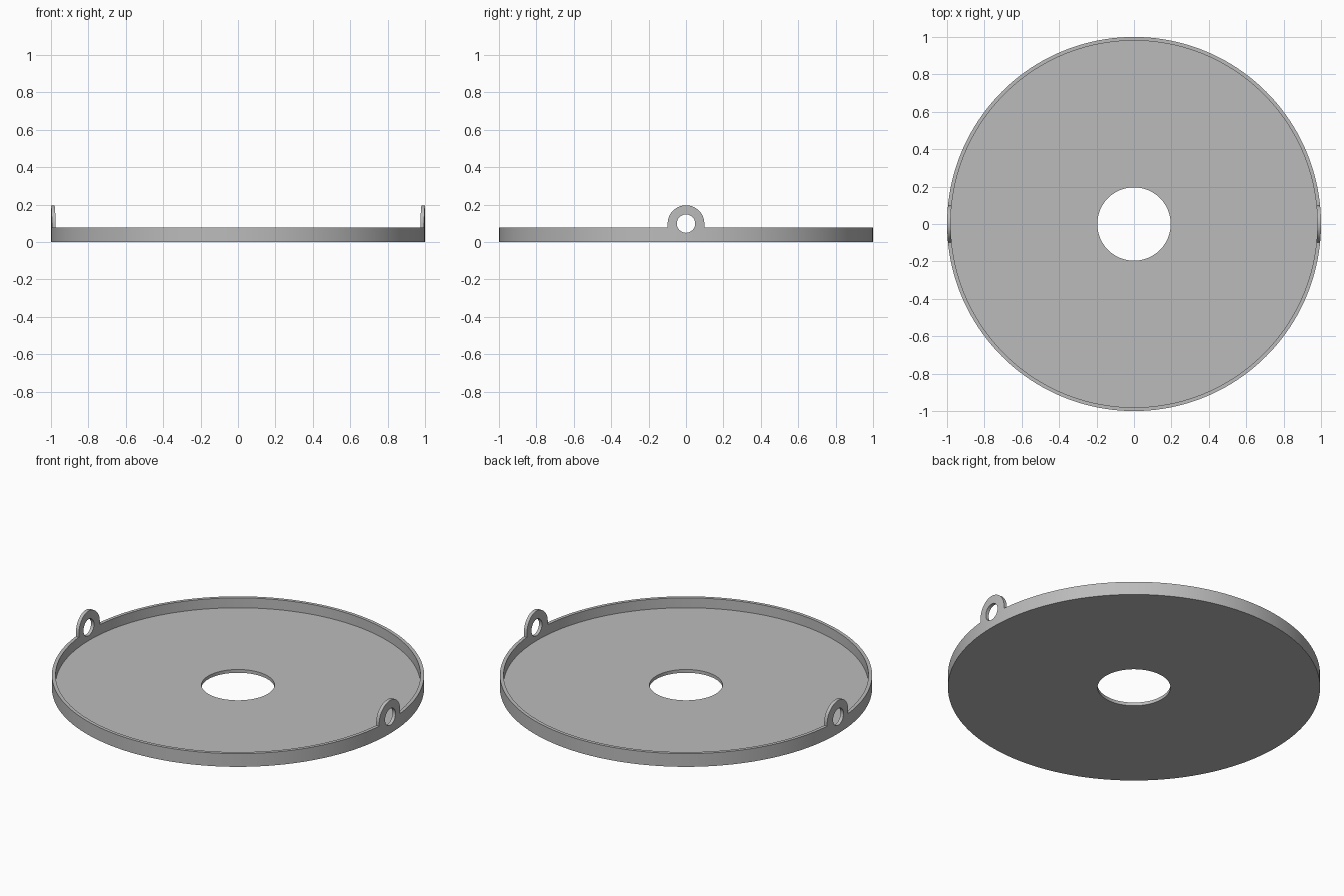
import bpy, bmesh, math
from mathutils import Matrix, Vector

cube = bpy.data.objects.get("Cube")
if cube:
    bpy.data.objects.remove(cube, do_unlink=True)

U = 1 / 51            # one unit of the design: outer radius is 51
SEG = 160

grey = bpy.data.materials.new("plain grey")
grey.use_nodes = True
colour = (0.5, 0.5, 0.5, 1)
grey.diffuse_color = colour
grey.node_tree.nodes["Principled BSDF"].inputs["Base Color"].default_value = colour


def make_object(name, bm):
    bmesh.ops.recalc_face_normals(bm, faces=bm.faces)
    mesh = bpy.data.meshes.new(name)
    bm.to_mesh(mesh)
    bm.free()
    mesh.materials.append(grey)
    obj = bpy.data.objects.new(name, mesh)
    bpy.context.collection.objects.link(obj)
    return obj


def lathe(name, profile):
    """Revolve a closed (radius, z) profile about z."""
    bm = bmesh.new()
    rings = []
    for i in range(SEG):
        turn = Matrix.Rotation(math.tau * i / SEG, 3, 'Z')
        rings.append([bm.verts.new(turn @ Vector((r * U, 0, z * U))) for r, z in profile])
    n = len(profile)
    for i in range(SEG):
        a, b = rings[i], rings[(i + 1) % SEG]
        for j in range(n):
            k = (j + 1) % n
            bm.faces.new((a[j], b[j], b[k], a[k]))
    return make_object(name, bm)


def prism(name, outline):
    """Extrude a (y, z) outline along x, right through the tray."""
    bm = bmesh.new()
    face = bm.faces.new([bm.verts.new((-60 * U, y * U, z * U)) for y, z in outline])
    ext = bmesh.ops.extrude_face_region(bm, geom=[face])
    moved = [v for v in ext["geom"] if isinstance(v, bmesh.types.BMVert)]
    bmesh.ops.translate(bm, verts=moved, vec=(120 * U, 0, 0))
    return make_object(name, bm)


def arc(radius, start, end, steps):
    """Points on a circle centred on the lug hole axis."""
    return [(radius * math.cos(start + (end - start) * i / steps),
             5 + radius * math.sin(start + (end - start) * i / steps))
            for i in range(steps + 1)]


# Tray with a tall rim, still to be trimmed down
tray = lathe("tray_with_lugs", [(10, 0), (51, 0), (51, 12), (50, 12), (50, 1), (10, 1)])

# Side silhouette: low rim with a rounded lug in the middle
silhouette = ([(-60, -5), (60, -5), (60, 4), (5, 4)]
              + arc(5, 0, math.pi, 40) + [(-5, 4), (-60, 4)])
trimmer = prism("rim_trimmer", silhouette)

# Lug holes
drill = prism("lug_hole_drill", arc(2.5, 0, math.tau, 48)[:-1])

bpy.context.view_layer.objects.active = tray
for cutter, operation in ((trimmer, 'INTERSECT'), (drill, 'DIFFERENCE')):
    mod = tray.modifiers.new(cutter.name, 'BOOLEAN')
    mod.object = cutter
    mod.operation = operation
    mod.solver = 'EXACT'
    bpy.ops.object.modifier_apply(modifier=mod.name)
for cutter in (trimmer, drill):
    bpy.data.objects.remove(cutter, do_unlink=True)

bpy.ops.object.select_all(action='DESELECT')
tray.select_set(True)
bpy.ops.object.shade_smooth_by_angle(angle=math.radians(30))
